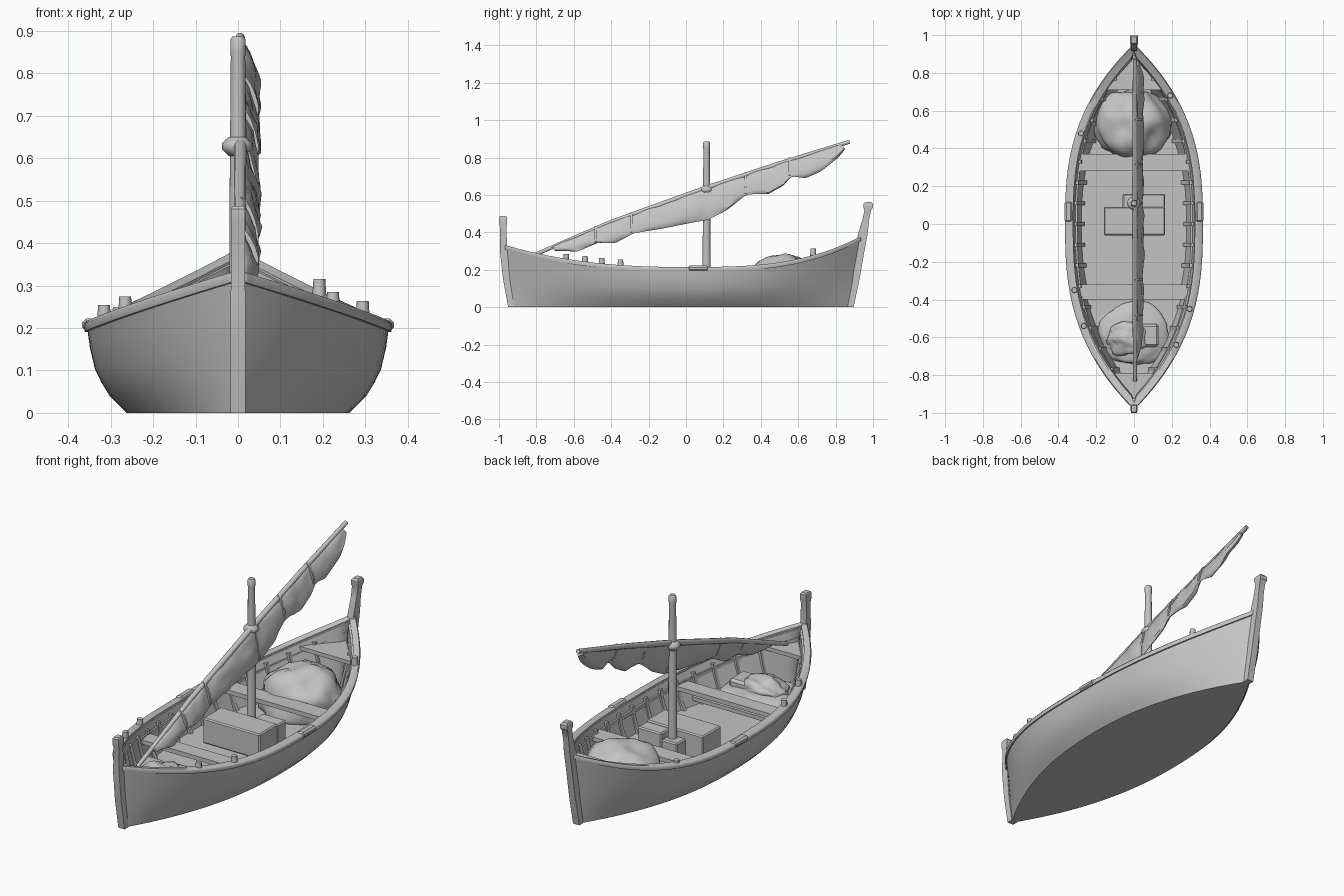
import bpy, bmesh, math
from mathutils import Vector, noise

if "Cube" in bpy.data.objects:
    bpy.data.objects.remove(bpy.data.objects["Cube"])

grey = bpy.data.materials.new("weathered grey")
grey.use_nodes = True
grey.diffuse_color = (0.55, 0.55, 0.55, 1)
grey.node_tree.nodes["Principled BSDF"].inputs["Base Color"].default_value = grey.diffuse_color


def finish(name, bm, angle=35):
    bmesh.ops.recalc_face_normals(bm, faces=bm.faces)
    mesh = bpy.data.meshes.new(name)
    bm.to_mesh(mesh)
    bm.free()
    mesh.materials.append(grey)
    obj = bpy.data.objects.new(name, mesh)
    bpy.context.collection.objects.link(obj)
    bpy.ops.object.select_all(action="DESELECT")
    bpy.context.view_layer.objects.active = obj
    obj.select_set(True)
    bpy.ops.object.shade_smooth_by_angle(angle=math.radians(angle))


def loft(name, rings, angle=35):
    """Skin a row of closed rings and cap both ends."""
    bm = bmesh.new()
    rows = [[bm.verts.new(p) for p in ring] for ring in rings]
    n = len(rows[0])
    for a, b in zip(rows, rows[1:]):
        for i in range(n):
            bm.faces.new((a[i], a[(i + 1) % n], b[(i + 1) % n], b[i]))
    bm.faces.new(rows[0])
    bm.faces.new(rows[-1])
    finish(name, bm, angle)


def tube(name, path, radii, sides=10, angle=50):
    """Round bar along a path, with one radius per point."""
    pts = [Vector(p) for p in path]
    rings = []
    for i, p in enumerate(pts):
        way = pts[min(i + 1, len(pts) - 1)] - pts[max(i - 1, 0)]
        turn = Vector((0, 0, 1)).rotation_difference(way)
        rings.append([p + turn @ Vector((math.cos(k * math.tau / sides) * radii[i],
                                         math.sin(k * math.tau / sides) * radii[i], 0))
                      for k in range(sides)])
    loft(name, rings, angle)


def box(name, x0, x1, y0, y1, z0, z1, bevel=0.006):
    bm = bmesh.new()
    bmesh.ops.create_cube(bm, size=1)
    for v in bm.verts:
        v.co = ((x0 + x1) / 2 + v.co.x * (x1 - x0), (y0 + y1) / 2 + v.co.y * (y1 - y0),
                (z0 + z1) / 2 + v.co.z * (z1 - z0))
    bmesh.ops.bevel(bm, geom=bm.edges[:], offset=bevel, segments=1, affect="EDGES")
    finish(name, bm)


def lerp_table(table, t):
    for (a, b), (c, d) in zip(table, table[1:]):
        if t <= c:
            return b + (d - b) * max(0, (t - a) / (c - a))
    return table[-1][1]


# Hull shape: s runs bow to stern (-1..1), v runs from the bottom to the rail (0..1)
FLOOR = 0.058
SIDE = [(0, 0.262), (0.2, 0.303), (0.35, 0.322), (0.5, 0.337), (0.75, 0.349), (1, 0.356)]


def sheer(s):
    return 0.205 + (0.12 * abs(s) ** 2.4 if s < 0 else 0.17 * s ** 3)


def length(s, v):
    return 0.94 + 0.035 * v if s < 0 else 0.885 + 0.06 * v


def half_width(s, v):
    return lerp_table(SIDE, v) * (1 - abs(s) ** (2.2 + 0.5 * v))


def hull_x(y, z):
    v = min(1, z / sheer(y / length(y, 0.8)))
    return half_width(min(1, abs(y) / length(y, v)), v)


STATIONS = [-0.9995] + [math.sin(math.pi * (i / 48 - 0.5)) for i in range(1, 48)] + [0.9995]
rings = []
for s in STATIONS:
    side = [(half_width(s, v), s * length(s, v), v * sheer(s)) for v, w in SIDE]
    for v, z in ((1, sheer(s)), (FLOOR / sheer(s), FLOOR)):
        w = half_width(s, v)
        side.append((max(w - 0.035, w * 0.2), s * length(s, v) * 0.985, z))
    rings.append(side + [(-x, y, z) for x, y, z in reversed(side)])
loft("hull", rings, 40)

# Gunwale rails and inner stringers follow the sheer on both sides
for sign, label in ((1, "left"), (-1, "right")):
    for part, inner, outer, low, high in (("gunwale", 0.034, -0.009, -0.014, 0.01),
                                          ("stringer", 0.056, 0.03, -0.055, -0.035)):
        rings = []
        for s in STATIONS[2:-2]:
            w, y, z = half_width(s, 1), s * length(s, 1), sheer(s)
            a, b = max(w - inner, 0.001), max(w - outer, 0.002)
            rings.append([(sign * x, y, z + h) for x, h in
                          ((a, low), (b - 0.004 * (b > 0.02), low), (b, high - 0.008),
                           (b - 0.006 * (b > 0.02), high), (a, high))])
        loft(f"{label}_{part}", rings, 60)

    # Ribs up the inside of the planking
    for i in range(15):
        y = -0.77 + i * 0.11
        top = sheer(y / length(y, 1)) - 0.012
        rings = []
        for k in range(5):
            z = FLOOR - 0.005 + (top - FLOOR) * k / 4
            x = max(hull_x(y, z) - 0.03, 0.01)
            rings.append([(sign * (x - dx), y + dy, z) for dx, dy in
                          ((0, -0.01), (0, 0.01), (0.022, 0.01), (0.022, -0.01))])
        loft(f"{label}_rib_{i + 1}", rings)

    # Oar blocks amidships
    x = sign * (hull_x(0.06, 0.2) - 0.008)
    box(f"{label}_oar_block", x - 0.02, x + 0.02, 0.01, 0.12, 0.192, 0.222, 0.009)

# Thole pins
for i, (sign, y, top) in enumerate(((1, 0.68, 0.315), (1, -0.64, 0.285), (1, -0.45, 0.264),
                                    (-1, -0.54, 0.274), (-1, -0.35, 0.254), (-1, 0.48, 0.25))):
    x = sign * (hull_x(y, 0.3) - 0.018)
    tube(f"thole_pin_{i + 1}", [(x, y, top - 0.05), (x, y, top)], [0.017, 0.014], 8)


def stem(name, path):
    rings = [[(x * w, y + d * h, z) for x, d in ((-1, -1), (1, -1), (1, 1), (-1, 1))]
             for y, z, w, h in path]
    loft(name, rings)


# Bow and stern posts
stem("bow_post", [(-0.935, 0, 0.018, 0.016), (-0.96, 0.15, 0.018, 0.018), (-0.975, 0.3, 0.017, 0.02),
                  (-0.977, 0.43, 0.016, 0.016), (-0.978, 0.45, 0.017, 0.022), (-0.978, 0.48, 0.017, 0.022),
                  (-0.978, 0.487, 0.013, 0.016)])
stem("stern_post", [(0.88, 0, 0.018, 0.016), (0.91, 0.15, 0.018, 0.018), (0.932, 0.3, 0.017, 0.022),
                    (0.945, 0.39, 0.017, 0.026), (0.962, 0.47, 0.016, 0.018), (0.972, 0.52, 0.017, 0.018),
                    (0.974, 0.532, 0.02, 0.025), (0.974, 0.552, 0.02, 0.025), (0.974, 0.562, 0.014, 0.017)])


# Cross planks and end decks fitted to the hull sides
def cross_plank(name, y0, y1, z, thick, steps=8):
    rings = []
    for i in range(steps + 1):
        y = y0 + (y1 - y0) * i / steps
        x = max(hull_x(y, z) - 0.02, 0.004)
        rings.append([(-x, y, z - thick), (x, y, z - thick), (x, y, z), (-x, y, z)])
    loft(name, rings)


cross_plank("fore_thwart", -0.4, -0.32, 0.175, 0.022)
cross_plank("aft_thwart", 0.28, 0.37, 0.178, 0.022)
cross_plank("bow_deck", -0.93, -0.79, 0.25, 0.02)
cross_plank("stern_deck", 0.71, 0.9, 0.268, 0.02)
cross_plank("fore_floor", -0.79, -0.4, 0.1, 0.02)

# Crates around the mast foot
box("large_crate", -0.16, 0.165, -0.06, 0.09, FLOOR, 0.188)
box("small_crate", 0.03, 0.165, 0.085, 0.16, FLOOR, 0.18)
box("mast_step", -0.06, 0.03, 0.085, 0.16, FLOOR, 0.15)


# Heaped nets
def heap(name, centre, size, rough, seed):
    bm = bmesh.new()
    bmesh.ops.create_icosphere(bm, subdivisions=4, radius=1)
    for v in bm.verts:
        bump = 1 + rough * noise.noise(v.co * 1.8 + Vector((seed, 0, 0)))
        bump += rough * 0.3 * noise.noise(v.co * 5 + Vector((seed, 1, 0)))
        v.co = [c + p * r * bump for c, p, r in zip(centre, v.co, size)]
        v.co.z = max(v.co.z, FLOOR - 0.01)
    finish(name, bm, 60)


heap("stern_net", (-0.01, 0.525, 0.1), (0.215, 0.19, 0.178), 0.16, 3)
heap("bow_net", (0, -0.58, 0.1), (0.18, 0.17, 0.05), 0.12, 7)
heap("bow_net_bundle", (-0.02, -0.6, 0.13), (0.12, 0.095, 0.062), 0.3, 12)
box("bow_parcel", 0.0, 0.13, -0.65, -0.53, 0.11, 0.175, 0.012)

# Mast with collar
tube("mast", [(0, 0.11, z) for z in (FLOOR, 0.3, 0.6, 0.84, 0.85, 0.88, 0.887)],
     [0.023, 0.021, 0.019, 0.017, 0.018, 0.018, 0.013], 12)
tube("mast_collar", [(-0.002, 0.11, z) for z in (0.605, 0.622, 0.635, 0.65)], [0.02, 0.036, 0.036, 0.02], 10)

# Slanting yard
YARD = [(-0.83, 0.272), (-0.4, 0.455), (0.11, 0.637), (0.5, 0.768), (0.875, 0.885)]
YARD_X = 0.005
tube("yard", [(YARD_X, y, z) for y, z in YARD], [0.01, 0.013, 0.015, 0.013, 0.011], 10)

# Furled sail hanging in bags between its ties
HEM = [(-0.72, 0.302), (-0.6, 0.298), (-0.49, 0.345), (-0.4, 0.342), (-0.3, 0.395), (-0.15, 0.42),
       (0, 0.45), (0.1, 0.468), (0.2, 0.52), (0.3, 0.6), (0.34, 0.605), (0.42, 0.605), (0.5, 0.65),
       (0.545, 0.7), (0.62, 0.69), (0.7, 0.725), (0.8, 0.805), (0.845, 0.865)]
TIES = (-0.72, -0.49, -0.3, 0.1, 0.31, 0.545, 0.84)
rings = []
for i in range(81):
    y = -0.72 + 1.55 * i / 80
    top, low = lerp_table(YARD, y) + 0.004, lerp_table(HEM, y)
    near = min(abs(y - t) for t in TIES)
    fat = 0.009 + 0.01 * min(1, near / 0.06)
    lean = min(0.035, (top - low) * 0.4)
    ring = []
    for k in range(14):
        a = math.tau * k / 14
        drop = (1 - math.cos(a)) / 2
        fold = 0.009 * noise.noise(Vector((a, y * 14, drop * 4)))
        x = YARD_X + 0.003 + lean * drop + fat * math.sin(a) + fold
        ring.append((x, y + 0.02 * drop, top + (low - top) * drop))
    rings.append(ring)
loft("furled_sail", rings, 60)

# Rope ties around yard and sail
for i, y in enumerate(TIES[1:-1]):
    top, low = lerp_table(YARD, y) + 0.018, lerp_table(HEM, y)
    mid, tall = (top + low) / 2, (top - low) / 2
    lean = min(0.035, (top - low) * 0.4)
    rings = []
    for dy in (0.002, 0.014):
        angles = [k * math.tau / 12 for k in range(12)]
        rings.append([(YARD_X + 0.003 + lean * (1 - math.sin(a)) / 2 + 0.016 * math.cos(a),
                       y + dy, mid + math.sin(a) * tall) for a in angles])
    loft(f"sail_tie_{i + 1}", rings)
